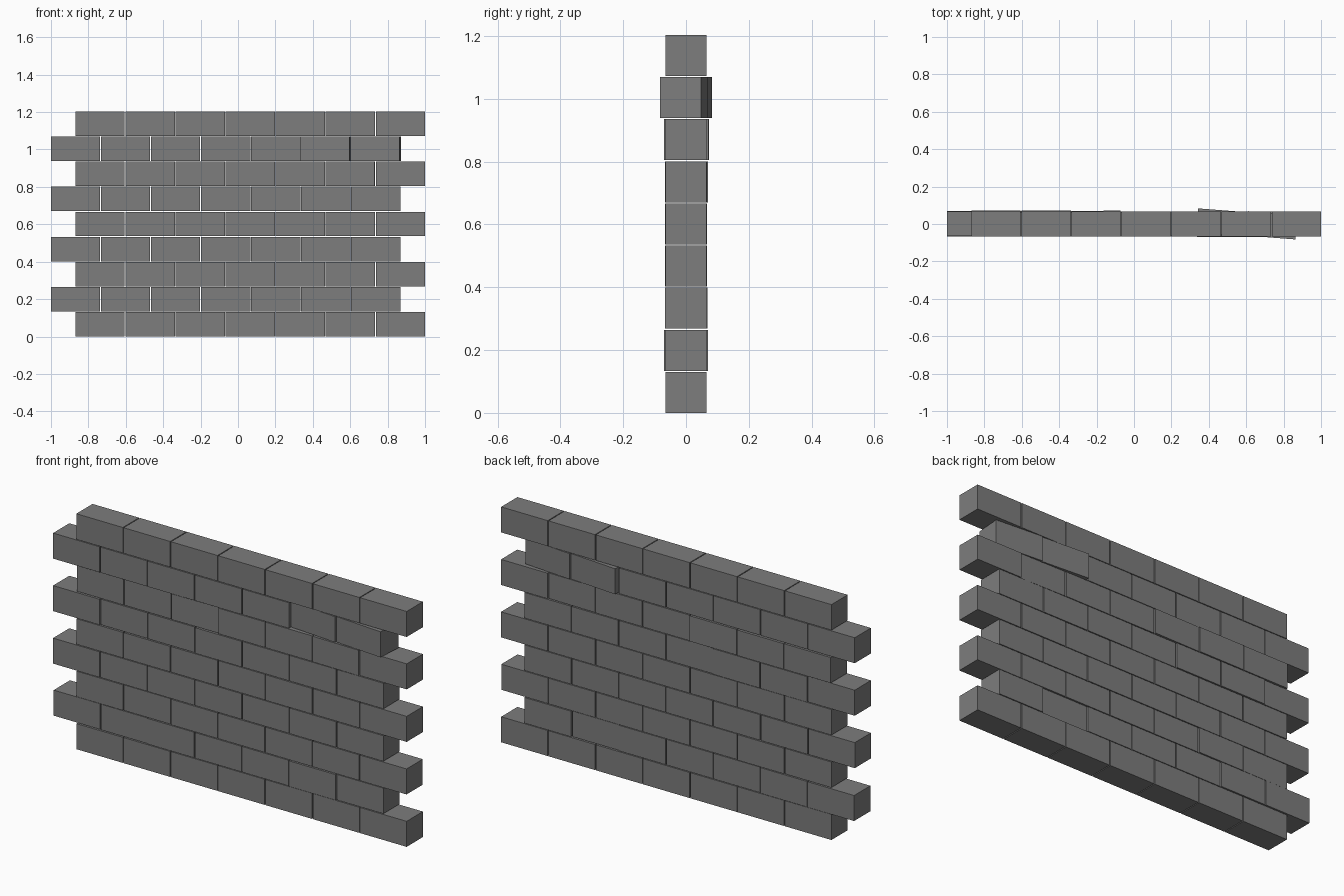
import bpy, bmesh, random
from math import radians
from mathutils import Matrix

if "Cube" in bpy.data.objects:
    bpy.data.objects.remove(bpy.data.objects["Cube"])

random.seed(4)
L, D, H = 0.263, 0.131, 0.1305     # brick size
PITCH, RISE = 0.2675, 0.1341       # brick and course spacing
ROWS, COLS = 9, 7

# dark grey stone
stone = bpy.data.materials.new("dark_stone")
stone.diffuse_color = (0.205, 0.205, 0.205, 1)
stone.use_nodes = True
stone.node_tree.nodes["Principled BSDF"].inputs["Base Color"].default_value = stone.diffuse_color

# knocked bricks: (row, column) -> (y shift, turn in degrees)
knocked = {
    (7, 5): (0.008, -4.4), (7, 6): (-0.007, -4.4),
    (6, 0): (0.006, 0.0), (6, 1): (0.007, 0.0), (6, 2): (0.005, 0.5),
    (6, 5): (-0.003, -0.8), (6, 6): (0.001, 0.0),
    (5, 1): (0.005, 0.0), (5, 2): (0.004, 0.0),
    (1, 0): (0.005, 0.0), (1, 1): (0.004, 0.0), (1, 5): (-0.005, 0.0),
    (2, 1): (0.003, 0.0),
}


def add_brick(bm, x, y, z, turn):
    m = (Matrix.Translation((x, y, z)) @ Matrix.Rotation(radians(turn), 4, 'Z')
         @ Matrix.Diagonal((L, D, H, 1)))
    bmesh.ops.create_cube(bm, size=1, matrix=m)


# one object per course, laid in running bond
for r in range(ROWS):
    bm = bmesh.new()
    start = -0.737 if r % 2 == 0 else -0.8685
    for c in range(COLS):
        jitter = random.uniform(-0.001, 0.001) if 0 < r < ROWS - 1 else 0
        y, turn = knocked.get((r, c), (jitter, 0))
        add_brick(bm, start + c * PITCH, y, H / 2 + r * RISE, turn)
    mesh = bpy.data.meshes.new(f"brick_course_{r + 1}")
    bm.to_mesh(mesh)
    bm.free()
    mesh.materials.append(stone)
    bpy.context.collection.objects.link(
        bpy.data.objects.new(f"brick_course_{r + 1}", mesh))
